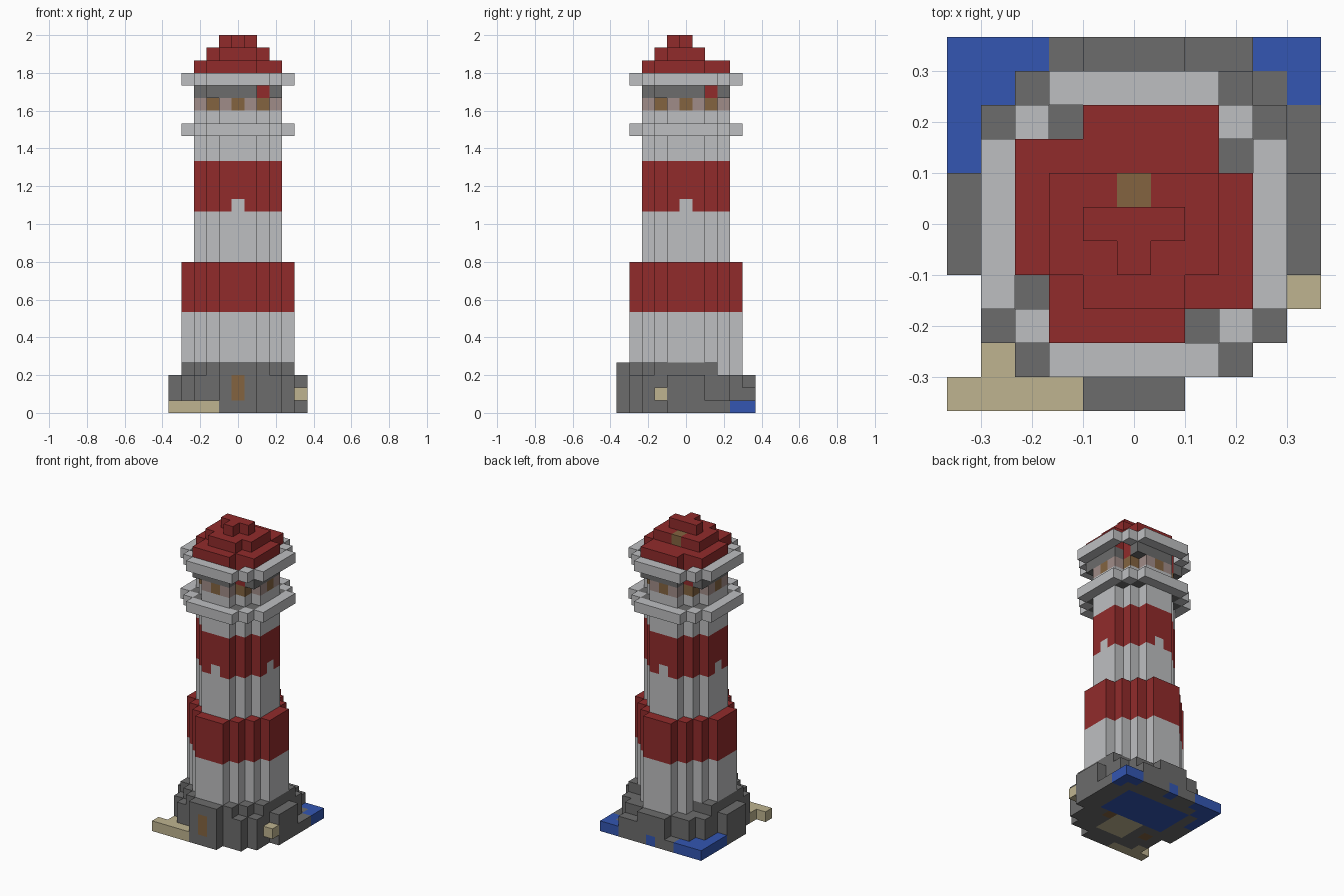
import bpy, bmesh
from mathutils import Vector

cube = bpy.data.objects.get("Cube")
if cube:
    bpy.data.objects.remove(cube)

U = 1 / 15  # edge of one block


def linear(c):
    c /= 255
    return c / 12.92 if c <= 0.04045 else ((c + 0.055) / 1.055) ** 2.4


def material(name, r, g, b):
    m = bpy.data.materials.new(name)
    m.use_nodes = True
    col = (linear(r), linear(g), linear(b), 1)
    m.diffuse_color = col
    m.node_tree.nodes["Principled BSDF"].inputs["Base Color"].default_value = col
    return m


MATS = {n: material(n, *c) for n, c in {
    "red": (145, 43, 43), "white": (190, 191, 193), "stone": (108, 108, 108),
    "water": (51, 86, 178), "sand": (191, 180, 144), "wood": (132, 100, 64),
    "glass": (160, 140, 136)}.items()}
NAMES = list(MATS)
blocks = {}  # (x, y, z) -> (part, colour)


def box(part, colour, xs, ys, zs):
    """Blocks over inclusive index ranges."""
    for x in range(xs[0], xs[1] + 1):
        for y in range(ys[0], ys[1] + 1):
            for z in range(zs[0], zs[1] + 1):
                blocks[x, y, z] = (part, colour)


def octagon(part, colour, reach, total, z0, z1):
    """Stepped eight-sided slab: |x|, |y| <= reach and |x| + |y| <= total."""
    for x in range(-reach, reach + 1):
        for y in range(-reach, reach + 1):
            if abs(x) + abs(y) <= total:
                box(part, colour, (x, x), (y, y), (z0, z1))


def four(x, y):
    """A cell and its three quarter turns."""
    for _ in range(4):
        yield x, y
        x, y = -y, x


# Stone foundation with buttresses
octagon("foundation", "stone", 4, 7, 0, 2)
octagon("foundation", "stone", 4, 6, 3, 3)
box("foundation", "stone", (-1, 1), (-5, -5), (0, 3))
box("foundation", "stone", (-1, 1), (5, 5), (0, 2))
for side in (-5, 5):
    box("foundation", "stone", (side, side), (-1, 1), (0, 2))
box("foundation", "stone", (2, 3), (5, 5), (0, 1))
box("foundation", "stone", (-2, -2), (5, 5), (0, 0))
box("foundation", "stone", (5, 5), (2, 3), (0, 0))
box("foundation", "stone", (4, 4), (4, 4), (0, 0))
box("door", "wood", (0, 0), (-5, -5), (1, 2))

# Shore: water behind and below, sand in front
box("water", "water", (-5, -3), (5, 5), (0, 0))
box("water", "water", (-5, -4), (4, 4), (0, 0))
box("water", "water", (-5, -5), (2, 3), (0, 0))
box("water", "water", (4, 5), (5, 5), (0, 0))
box("water", "water", (5, 5), (4, 4), (0, 0))
box("water", "water", (0, 0), (5, 5), (0, 0))
box("water", "water", (-3, 3), (0, 3), (0, 0))
box("sand", "sand", (-5, -2), (-5, -5), (0, 0))
box("sand", "sand", (-4, -4), (-4, -4), (0, 0))
box("sand", "sand", (5, 5), (-2, -2), (1, 1))
box("sand", "sand", (-1, 1), (-3, -1), (0, 0))
box("sunken_wood", "wood", (2, 2), (-1, -1), (0, 0))
box("sunken_wood", "wood", (-3, -3), (-2, -2), (0, 0))

# Tower bands, bottom to top
octagon("lower_white_band", "white", 4, 5, 4, 7)
for (x, y, z) in list(blocks):
    if z == 3 and y >= 3:
        del blocks[x, y, z]
        if abs(x) + y <= 5:
            blocks[x, y, z] = ("lower_white_band", "white")
octagon("lower_red_band", "red", 4, 5, 8, 11)
octagon("middle_white_band", "white", 3, 4, 12, 15)
octagon("upper_red_band", "red", 3, 4, 16, 19)
for x, y in four(0, -3):
    box("tower_window", "white", (x, x), (y, y), (16, 16))
octagon("upper_white_band", "white", 3, 4, 20, 23)

# Gallery
octagon("gallery", "white", 4, 6, 22, 22)
for cell in ((2, -3), (3, -2)):
    for x, y in four(*cell):
        box("gallery", "stone", (x, x), (y, y), (22, 22))

# Lamp room with glass panes
octagon("lamp_room", "wood", 3, 4, 24, 24)
for cell in ((-1, -3), (1, -3)):
    for x, y in four(*cell):
        box("lamp_room", "glass", (x, x), (y, y), (24, 24))
octagon("lamp_room_lintel", "stone", 3, 4, 25, 25)
for x, y in four(-2, -3):
    box("lamp_room_lintel", "stone", (x, x), (y, y), (25, 25))
for x, y in four(2, -2):
    box("lamp_room_lintel", "red", (x, x), (y, y), (25, 25))

# Eaves and stepped roof
octagon("eaves", "white", 4, 6, 26, 26)
octagon("roof", "red", 3, 4, 26, 27)
for x, y in four(2, -3):
    del blocks[x, y, 26]
    blocks[x, y, 25] = ("lamp_room_lintel", "stone")
    del blocks[x, y, 25]
for x, y in four(-2, -3):
    box("roof", "red", (x, x), (y, y), (26, 27))
box("roof", "red", (-2, 2), (-1, 1), (28, 28))
box("roof", "red", (-1, 1), (-2, -2), (28, 28))
box("roof_hatch", "wood", (0, 0), (1, 1), (28, 28))
box("finial", "red", (-1, 1), (0, 0), (29, 29))
box("finial", "red", (0, 0), (-1, -1), (29, 29))

# Turn the blocks of each part into one mesh of exposed faces
AXES = [Vector(v) for v in ((1, 0, 0), (0, 1, 0), (0, 0, 1))]
for part in dict.fromkeys(p for p, _ in blocks.values()):
    bm = bmesh.new()
    for cell, (owner, colour) in blocks.items():
        if owner != part:
            continue
        centre = Vector(cell) + AXES[2] / 2
        for i in range(3):
            for s in (1, -1):
                n = AXES[i] * s
                if tuple(int(v) for v in Vector(cell) + n) in blocks:
                    continue
                a = AXES[(i + 1) % 3] / 2
                b = AXES[(i + 2) % 3] / 2 * s
                mid = centre + n / 2
                f = bm.faces.new([bm.verts.new((mid + o) * U)
                                  for o in (-a - b, a - b, a + b, b - a)])
                f.material_index = NAMES.index(colour)
    bmesh.ops.remove_doubles(bm, verts=bm.verts, dist=U / 100)
    bmesh.ops.dissolve_limit(bm, angle_limit=0.01, verts=bm.verts,
                             edges=bm.edges, delimit={"MATERIAL"})
    mesh = bpy.data.meshes.new(part)
    bm.to_mesh(mesh)
    bm.free()
    for m in MATS.values():
        mesh.materials.append(m)
    bpy.context.collection.objects.link(bpy.data.objects.new(part, mesh))
